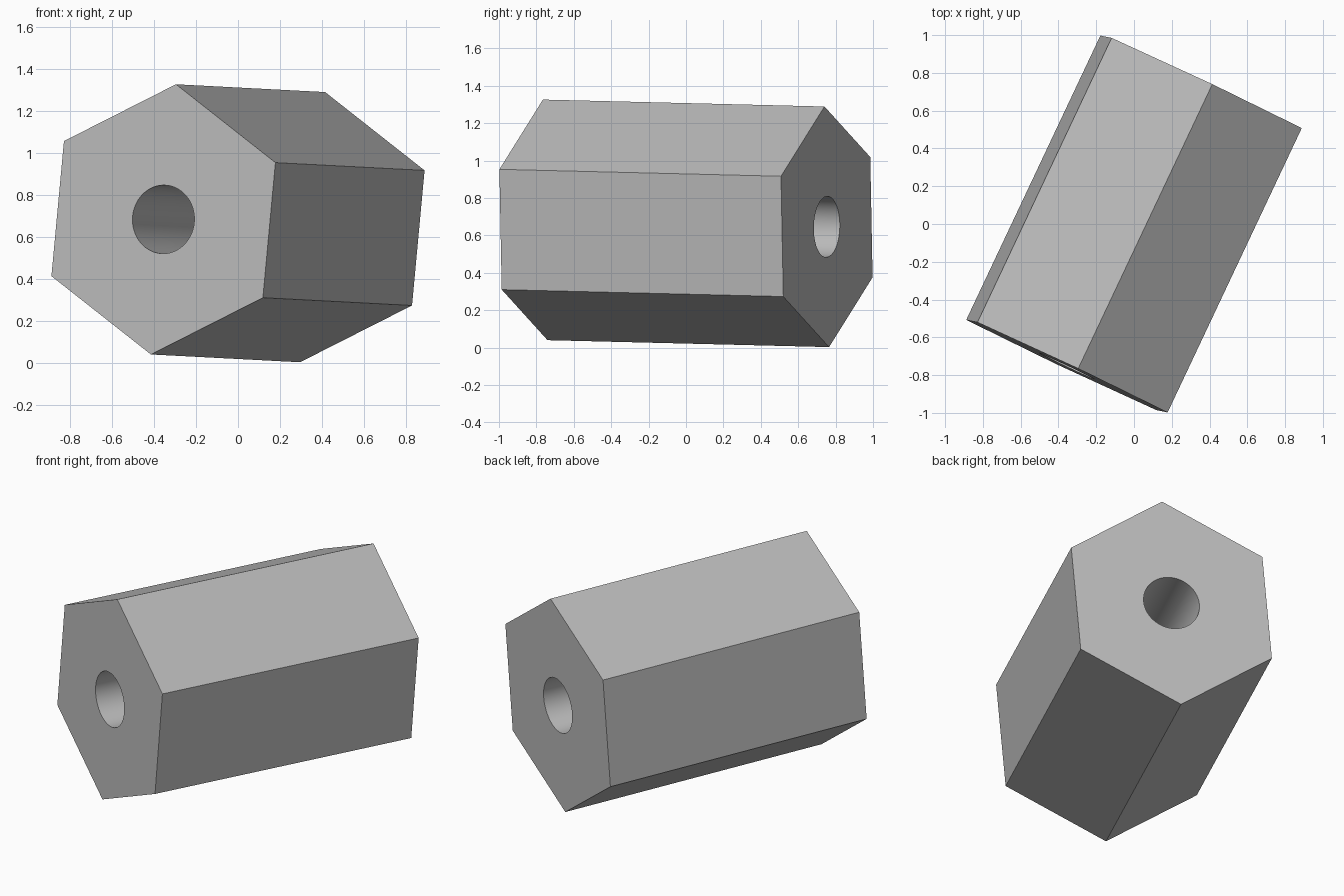
import bpy, bmesh
from math import cos, sin, pi
from mathutils import Vector, Matrix

cube = bpy.data.objects.get("Cube")
if cube:
    bpy.data.objects.remove(cube, do_unlink=True)

LENGTH, HEX_R, BORE_R = 1.665, 0.646, 0.163
BORE_SIDES = 72  # multiple of six so each hexagon corner owns one sector

# Neutral grey metal
grey = bpy.data.materials.new("grey metal")
grey.use_nodes = True
colour = (0.5, 0.5, 0.5, 1)
grey.diffuse_color = colour
grey.node_tree.nodes["Principled BSDF"].inputs["Base Color"].default_value = colour


def ring(bm, radius, sides, z):
    return [bm.verts.new((radius * cos(2 * pi * i / sides),
                          radius * sin(2 * pi * i / sides), z)) for i in range(sides)]


# Hexagonal sleeve with a round bore right through it
bm = bmesh.new()
ends = []
for z in (-LENGTH / 2, LENGTH / 2):
    hexagon = ring(bm, HEX_R, 6, z)
    bore = ring(bm, BORE_R, BORE_SIDES, z)
    ends.append((hexagon, bore))
    # End face: one flat panel per hexagon side, around the bore
    step = BORE_SIDES // 6
    for k in range(6):
        arc = [bore[(k * step + j) % BORE_SIDES] for j in range(step + 1)]
        bm.faces.new([hexagon[k], hexagon[(k + 1) % 6]] + arc[::-1])

# Outer flats and bore wall
for low, high in zip(*ends):
    n = len(low)
    for i in range(n):
        j = (i + 1) % n
        bm.faces.new([low[i], low[j], high[j], high[i]])
bmesh.ops.recalc_face_normals(bm, faces=bm.faces)

mesh = bpy.data.meshes.new("hex_spacer")
bm.to_mesh(mesh)
bm.free()
mesh.materials.append(grey)
spacer = bpy.data.objects.new("hex_spacer", mesh)
bpy.context.collection.objects.link(spacer)

# Lay the sleeve down: local z along its axis, local x towards the top corner
axis = Vector((0.71, 1.505, -0.037)).normalized()
corner = Vector((0.063, -0.005, 0.6415))
corner = (corner - axis * corner.dot(axis)).normalized()
side = axis.cross(corner)
turn = Matrix((corner, side, axis)).transposed().to_4x4()
spacer.matrix_world = Matrix.Translation((0, 0, 0.664)) @ turn

# Smooth bore, crisp flats
bpy.ops.object.select_all(action='DESELECT')
spacer.select_set(True)
bpy.context.view_layer.objects.active = spacer
bpy.ops.object.shade_smooth_by_angle(angle=pi / 6)
